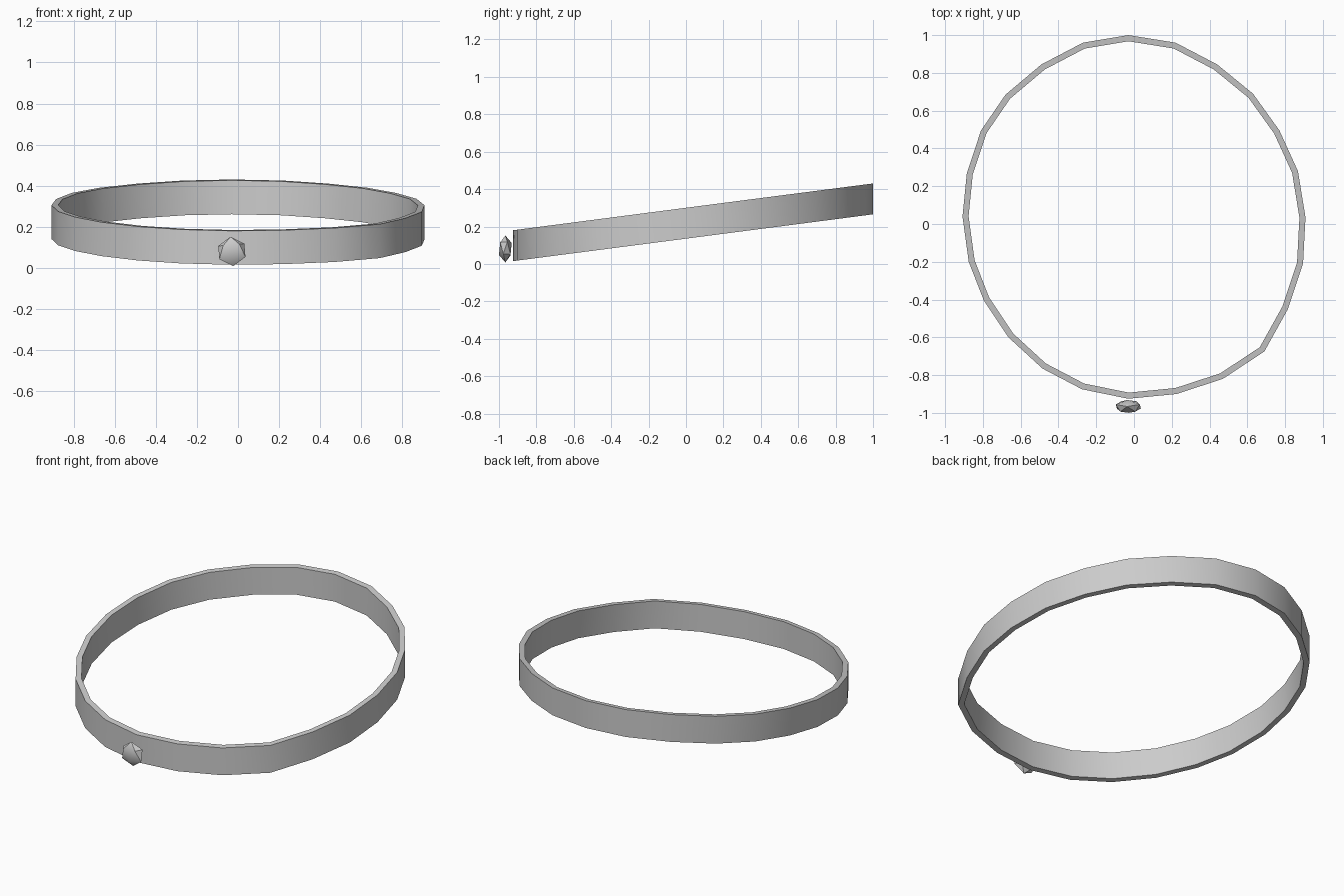
import bpy, bmesh, math
from mathutils import Vector, Matrix

if "Cube" in bpy.data.objects:
    bpy.data.objects.remove(bpy.data.objects["Cube"])

grey = bpy.data.materials.new("silver grey")
grey.diffuse_color = (0.6, 0.6, 0.6, 1)
grey.use_nodes = True
grey.node_tree.nodes["Principled BSDF"].inputs["Base Color"].default_value = grey.diffuse_color


def make_object(name, bm, angle):
    bmesh.ops.recalc_face_normals(bm, faces=bm.faces)
    mesh = bpy.data.meshes.new(name)
    bm.to_mesh(mesh)
    bm.free()
    mesh.materials.append(grey)
    ob = bpy.data.objects.new(name, mesh)
    bpy.context.collection.objects.link(ob)
    bpy.ops.object.select_all(action='DESELECT')
    ob.select_set(True)
    bpy.context.view_layer.objects.active = ob
    bpy.ops.object.shade_smooth_by_angle(angle=math.radians(angle))
    return ob


# Band: outer outline seen from above, clockwise from the back
outline = [(-.03, 1.0), (.22, .96), (.44, .845), (.63, .69), (.77, .495), (.868, .28),
           (.908, .035), (.895, -.21), (.815, -.45), (.69, -.675), (.47, -.82), (.225, -.90),
           (-.03, -.925), (-.275, -.875), (-.485, -.765), (-.665, -.60), (-.795, -.405),
           (-.875, -.20), (-.908, .04), (-.885, .27), (-.81, .495), (-.68, .685),
           (-.49, .845), (-.27, .96)]
THICK, HEIGHT, SLOPE = 0.032, 0.165, 0.13
outer = [Vector(p) for p in outline]
n = len(outer)


# Inner outline: mitred offset of the outer one
def inset(i):
    a = (outer[i] - outer[i - 1]).normalized()
    b = (outer[(i + 1) % n] - outer[i]).normalized()
    na, nb = Vector((a.y, -a.x)), Vector((b.y, -b.x))
    return outer[i] + (na + nb) * THICK / (1 + na.dot(nb))


inner = [inset(i) for i in range(n)]

# Rectangular section carried round the sloping loop
bm = bmesh.new()
rings = []
for o, i in zip(outer, inner):
    section = [(o, 0), (o, HEIGHT), (i, HEIGHT), (i, 0)]
    rings.append([bm.verts.new((p.x, p.y, .015 + (p.y + .925) * SLOPE + h)) for p, h in section])
for k in range(n):
    a, b = rings[k], rings[(k + 1) % n]
    for j in range(4):
        m = (j + 1) % 4
        bm.faces.new((a[j], a[m], b[m], b[j]))
make_object("band", bm, 32)

# Gem: flattened twenty-sided stone in front of the band
bm = bmesh.new()
bmesh.ops.create_icosphere(bm, subdivisions=1, radius=1)
place = (Matrix.Translation((-.03, -.966, .08)) @ Matrix.Rotation(math.radians(-5), 4, 'Y')
         @ Matrix.Diagonal((.075, .038, .072, 1)) @ Matrix.Rotation(math.radians(90), 4, 'Z'))
bmesh.ops.transform(bm, matrix=place, verts=bm.verts)
make_object("gem", bm, 35)
